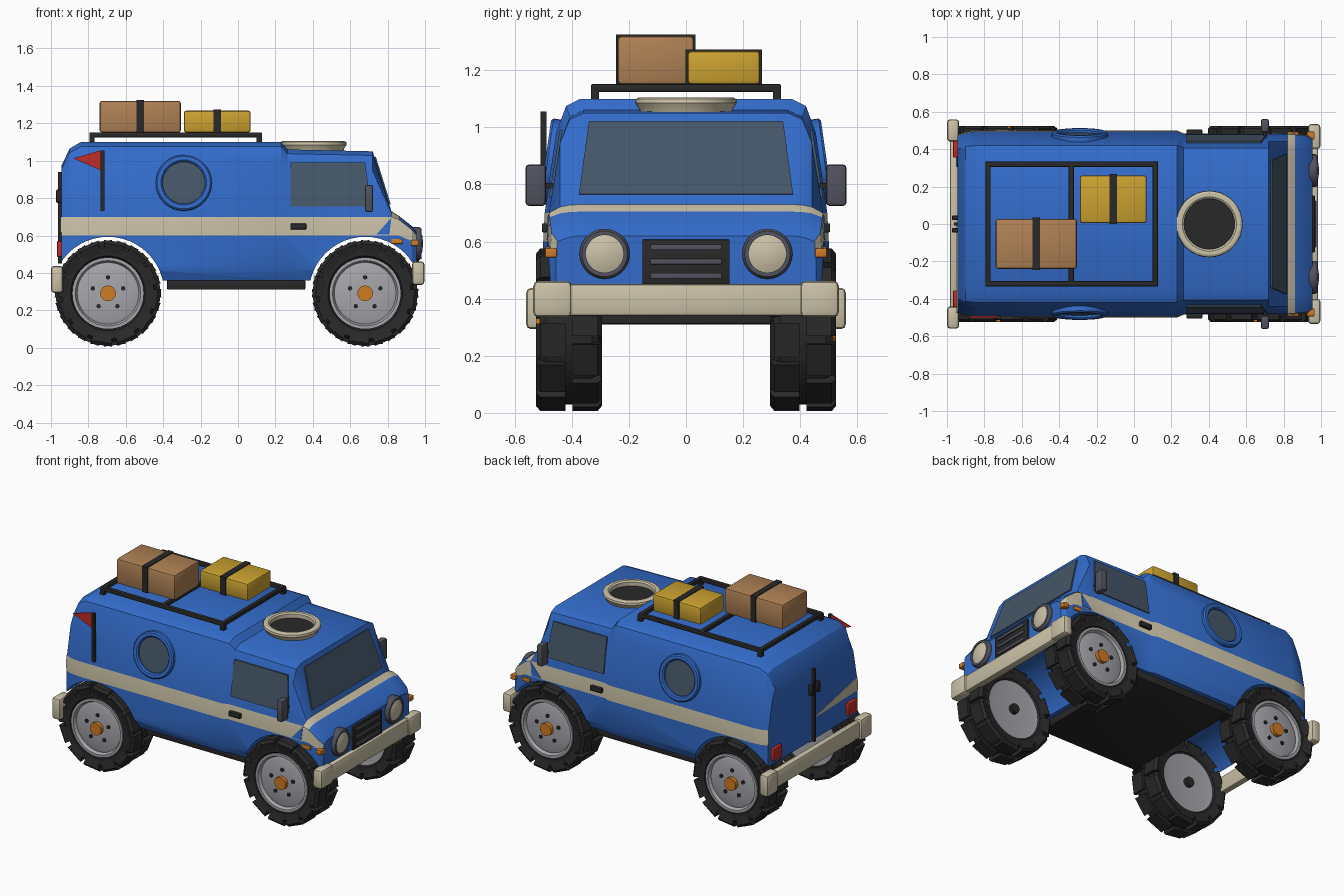
import bpy, bmesh
from math import sin, cos, pi, radians
from mathutils import Vector, Matrix

cube = bpy.data.objects.get("Cube")
if cube:
    bpy.data.objects.remove(cube, do_unlink=True)


def material(name, *rgb):
    m = bpy.data.materials.new(name)
    m.use_nodes = True
    m.diffuse_color = (*rgb, 1)
    m.node_tree.nodes["Principled BSDF"].inputs["Base Color"].default_value = (*rgb, 1)
    return m


BLUE = material("body blue", 0.033, 0.15, 0.6)
CREAM = material("cream", 0.6, 0.54, 0.39)
BLACK = material("rubber black", 0.022, 0.022, 0.023)
SILVER = material("rim silver", 0.38, 0.38, 0.41)
GLASS = material("slate glass", 0.06, 0.095, 0.14)
GREY = material("trim grey", 0.085, 0.085, 0.115)
ORANGE = material("signal orange", 0.62, 0.2, 0.018)
RED = material("signal red", 0.55, 0.025, 0.02)
BROWN = material("case brown", 0.43, 0.22, 0.09)
YELLOW = material("case yellow", 0.6, 0.36, 0.03)
made = []


def finish(name, bm, *mats):
    bmesh.ops.recalc_face_normals(bm, faces=bm.faces)
    me = bpy.data.meshes.new(name)
    bm.to_mesh(me)
    bm.free()
    for m in mats:
        me.materials.append(m)
    ob = bpy.data.objects.new(name, me)
    bpy.context.collection.objects.link(ob)
    made.append(ob)
    return ob


def box(name, mat, x, y, z, bevel=0.0):
    """Box from (low, high) pairs, with optional rounded edges."""
    bm = bmesh.new()
    bmesh.ops.create_cube(bm, size=1)
    for v in bm.verts:
        v.co = [(a + b) / 2 + c * (b - a) for (a, b), c in zip((x, y, z), v.co)]
    if bevel:
        bmesh.ops.bevel(bm, geom=bm.edges[:], offset=bevel, segments=2, profile=0.5, affect='EDGES')
    return finish(name, bm, mat)


def add_prism(bm, points, ends):
    n = len(points)
    a, b = ([bm.verts.new(f(p)) for p in points] for f in ends)
    bm.faces.new(a)
    bm.faces.new(b)
    for i in range(n):
        bm.faces.new((a[i], a[(i + 1) % n], b[(i + 1) % n], b[i]))


def plate(name, mat, points, push):
    """Thin flat panel extruded along push."""
    bm = bmesh.new()
    push = Vector(push)
    add_prism(bm, points, (lambda p: Vector(p) - push * 0.4, lambda p: Vector(p) + push * 0.6))
    return finish(name, bm, mat)


def add_lathe(bm, profile, seg, loc=(0, 0, 0), axis=(0, 0, 1)):
    turn = Vector(axis).to_track_quat('Z', 'Y').to_matrix()
    rings = []
    for r, h in profile:
        rings.append([bm.verts.new(Vector(loc) + turn @ Vector((r * cos(2 * pi * i / seg), r * sin(2 * pi * i / seg), h)))
                      for i in range(seg)])
    for a, b in zip(rings, rings[1:]):
        for i in range(seg):
            j = (i + 1) % seg
            bm.faces.new((a[i], a[j], b[j], b[i]))
    bmesh.ops.remove_doubles(bm, verts=bm.verts, dist=1e-5)


def lathe(name, mat, profile, seg, loc, axis):
    bm = bmesh.new()
    add_lathe(bm, profile, seg, loc, axis)
    return finish(name, bm, mat)


def disc(name, mat, r, h0, h1, loc, axis, seg=32):
    return lathe(name, mat, [(0, h0), (r, h0), (r, h1), (0, h1)], seg, loc, axis)


# Body shell: one section lofted along the length
SECTION = [(0.47, 0.36), (0.5, 0.42), (0.5, 0.6), (0.495, 0.7), (0.455, 0.98), (0.42, 1.075), (0.37, 1.1)]
STATIONS = [(-0.945, 0.95, 0.97), (-0.9, 0.985, 1.065), (-0.84, 1, 1.1), (0.23, 1, 1.1), (0.265, 0.97, 1.06),
            (0.72, 0.97, 1.05), (0.82, 0.97, 0.73), (0.86, 0.965, 0.705), (0.93, 0.95, 0.65), (0.955, 0.91, 0.62)]


def section(x, width, top):
    belt = min(0.7, top - 0.02)
    half = []
    for y, z in SECTION:
        if z >= 0.7:
            z = belt + (z - 0.7) / 0.4 * (top - belt)
        elif z == 0.6:
            z = min(z, belt - 0.06)
        half.append((x, y * width, z))
    return half + [(x, -y, z) for x, y, z in reversed(half)]


bm = bmesh.new()
rings = [[bm.verts.new(p) for p in section(*s)] for s in STATIONS]
for k, (a, b) in enumerate(zip(rings, rings[1:])):
    for i in range(len(a)):
        j = (i + 1) % len(a)
        f = bm.faces.new((a[i], a[j], b[j], b[i]))
        cowl = STATIONS[k][0] == 0.82 and 3 <= i <= 9
        f.material_index = 1 if i in (2, 10) or cowl else 0
bm.faces.new(rings[0])
bm.faces.new(rings[-1])
body = finish("body", bm, BLUE, CREAM)

# Wheel arches cut straight through the body
AXLES = (-0.695, 0.68)
for x in AXLES:
    cutter = disc("arch_cutter", BLUE, 0.3, -1, 1, (x, 0, 0.293), (0, 1, 0), 48)
    cutter.hide_render = True
    mod = body.modifiers.new("arch", 'BOOLEAN')
    mod.operation, mod.solver, mod.object = 'DIFFERENCE', 'EXACT', cutter
    bpy.context.view_layer.objects.active = body
    bpy.ops.object.modifier_apply(modifier=mod.name)
    made.remove(cutter)
    bpy.data.objects.remove(cutter, do_unlink=True)

box("chassis", BLACK, (-0.38, 0.36), (-0.44, 0.44), (0.31, 0.365), 0.008)

# Wheels: tyre with two staggered rows of lugs, rim, hub and nuts
LUG = [(0.215, 0.1), (0.268, 0.115), (0.286, 0.1), (0.286, 0.012), (0.25, 0.012)]


def lug_end(angle, side):
    return lambda p: (p[0] * cos(angle), side * p[1], p[0] * sin(angle))


for x in AXLES:
    for s in (1, -1):
        out, mid = (0, s, 0), Vector((x, s * 0.41, 0.291))
        bm = bmesh.new()
        add_lathe(bm, [(0.19, -0.085), (0.2, -0.1), (0.245, -0.103), (0.262, -0.08), (0.262, 0.08),
                       (0.245, 0.103), (0.2, 0.1), (0.19, 0.085), (0.19, -0.085)], 36, axis=out)
        for row in (1, -1):
            for n in range(12):
                a = radians(30 * n + 7.5 * row)
                add_prism(bm, LUG, (lug_end(a - 0.21, row), lug_end(a + 0.21, row)))
        finish("tyre", bm, BLACK).location = mid
        lathe("rim", SILVER, [(0, -0.085), (0.16, -0.085), (0.192, -0.09), (0.192, 0.1), (0.175, 0.1),
                              (0.165, 0.08), (0.15, 0.085), (0.06, 0.09), (0, 0.09)], 36, mid, out)
        disc("hub", ORANGE, 0.042, 0.08, 0.115, mid, out, 16)
        disc("inner_hub", BLACK, 0.032, -0.11, -0.08, mid, out, 12)
        for n in range(5):
            a = 2 * pi * n / 5 + pi / 2
            disc("wheel_nut", BLACK, 0.012, 0.08, 0.097, mid + Vector((cos(a), 0, sin(a))) * 0.085, out, 8)

# Bumpers with thicker end caps
box("front_bumper", CREAM, (0.935, 0.985), (-0.42, 0.42), (0.34, 0.452), 0.012)
box("rear_bumper", CREAM, (-0.985, -0.94), (-0.46, 0.46), (0.31, 0.42), 0.012)
for s in (1, -1):
    box("front_bumper_end", CREAM, (0.93, 0.997), sorted((s * 0.4, s * 0.535)), (0.335, 0.462), 0.018)
    box("rear_bumper_end", CREAM, (-1, -0.935), sorted((s * 0.44, s * 0.56)), (0.293, 0.438), 0.018)

# Windscreen
plate("windscreen", GLASS, [(0.811, -0.375, 0.765), (0.811, 0.375, 0.765), (0.731, 0.34, 1.02), (0.731, -0.34, 1.02)],
      (0.0095, 0, 0.003))

# Parts repeated on both sides
for s in (1, -1):
    out = (0, s, 0)
    plate("side_window", GLASS, [(x, s * (0.482 - 0.155 * (z - 0.7)), z) for x, z in
                                 ((0.28, 0.755), (0.71, 0.755), (0.68, 0.99), (0.28, 0.99))], (0, s * 0.0095, 0))
    tilt, port = (0, s, 0.143), (-0.29, s * 0.469, 0.88)
    lathe("porthole_ring", BLUE, [(0.15, -0.02), (0.15, 0.016), (0.142, 0.024), (0.122, 0.024), (0.114, 0.016),
                                  (0.114, -0.02)], 36, port, tilt)
    disc("porthole_glass", GLASS, 0.116, -0.005, 0.004, port, tilt, 36)
    box("door_handle", BLACK, (0.28, 0.365), sorted((s * 0.475, s * 0.505)), (0.632, 0.664), 0.005)
    box("mirror", GREY, (0.678, 0.722), sorted((s * 0.49, s * 0.562)), (0.725, 0.87), 0.012)
    box("mirror_arm", BLACK, (0.692, 0.708), sorted((s * 0.44, s * 0.51)), (0.785, 0.805))
    plate("belt_notch", BLUE, [(0.74, s * 0.483, 0.605), (0.81, s * 0.483, 0.605), (0.82, s * 0.479, 0.695)],
          (0, s * 0.008, 0))
    box("side_marker", ORANGE, (0.82, 0.88), sorted((s * 0.46, s * 0.492)), (0.555, 0.582), 0.004)
    box("front_signal", ORANGE, (0.925, 0.965), sorted((s * 0.452, s * 0.494)), (0.545, 0.576), 0.004)
    box("tail_light", RED, (-0.968, -0.94), sorted((s * 0.355, s * 0.445)), (0.485, 0.57), 0.006)
    lamp = (0.95, s * 0.285, 0.557)
    lathe("headlight_ring", GREY, [(0.088, -0.03), (0.088, 0.02), (0.08, 0.032), (0.066, 0.032), (0.066, 0)],
          28, lamp, (1, 0, 0))
    lathe("headlight_lens", CREAM, [(0.067, 0), (0.067, 0.026), (0.04, 0.036), (0, 0.04)], 28, lamp, (1, 0, 0))
    box("rear_latch", BLACK, (-0.972, -0.94), sorted((s * 0.022, s * 0.045)), (0.775, 0.845), 0.004)

# Grille
box("grille", BLACK, (0.94, 0.967), (-0.153, 0.153), (0.45, 0.607), 0.004)
for z in (0.48, 0.53, 0.58):
    box("grille_bar", GREY, (0.95, 0.975), (-0.125, 0.125), (z - 0.01, z + 0.01), 0.003)

# Rear door seam and belt wedge
box("rear_door_seam", BLACK, (-0.962, -0.94), (-0.007, 0.007), (0.45, 0.94))
plate("rear_belt_wedge", CREAM, [(-0.946, -0.475, 0.615), (-0.946, -0.47, 0.7), (-0.946, 0, 0.6)], (-0.006, 0, 0))

# Flag on its pole
box("flag_pole", BLACK, (-0.735, -0.714), (-0.51, -0.489), (0.73, 1.055))
plate("flag", RED, [(-0.735, -0.498, 1.055), (-0.735, -0.498, 0.95), (-0.88, -0.498, 1.012)], (0, 0.009, 0))

# Roof vent
vent = (0.403, 0, 1.055)
lathe("vent_ring", CREAM, [(0.158, -0.01), (0.165, 0.01), (0.178, 0.03), (0.176, 0.044), (0.165, 0.05),
                           (0.145, 0.05), (0.135, 0.042), (0.135, -0.01)], 36, vent, (0, 0, 1))
disc("vent_mesh", BLACK, 0.137, -0.01, 0.016, vent, (0, 0, 1), 36)

# Roof rack
T = 0.014
for s in (1, -1):
    box("rack_rail", BLACK, (-0.795, 0.128), sorted((s * 0.305, s * 0.333)), (1.124, 1.152), 0.007)
    for x in (-0.78, 0.113):
        box("rack_leg", BLACK, (x - T, x + T), sorted((s * 0.305, s * 0.333)), (1.08, 1.14))
for x in (-0.78, -0.335, 0.113):
    box("rack_crossbar", BLACK, (x - T, x + T), (-0.32, 0.32), (1.124, 1.152), 0.007)


# Strapped luggage
def luggage(name, mat, x, y, z, strap):
    box(name, mat, x, y, z, 0.014)
    box(name + "_strap", BLACK, (strap - 0.02, strap + 0.02), (y[0] - 0.006, y[1] + 0.006), (z[0], z[1] + 0.005))


luggage("brown_case", BROWN, (-0.74, -0.305), (-0.24, 0.028), (1.15, 1.32), -0.523)
luggage("yellow_case", YELLOW, (-0.29, 0.068), (0.005, 0.26), (1.15, 1.268), -0.112)

# Smooth rounded parts, keep edges crisp
bpy.ops.object.select_all(action='DESELECT')
for ob in made:
    ob.select_set(True)
bpy.context.view_layer.objects.active = body
bpy.ops.object.shade_smooth_by_angle(angle=radians(28))
